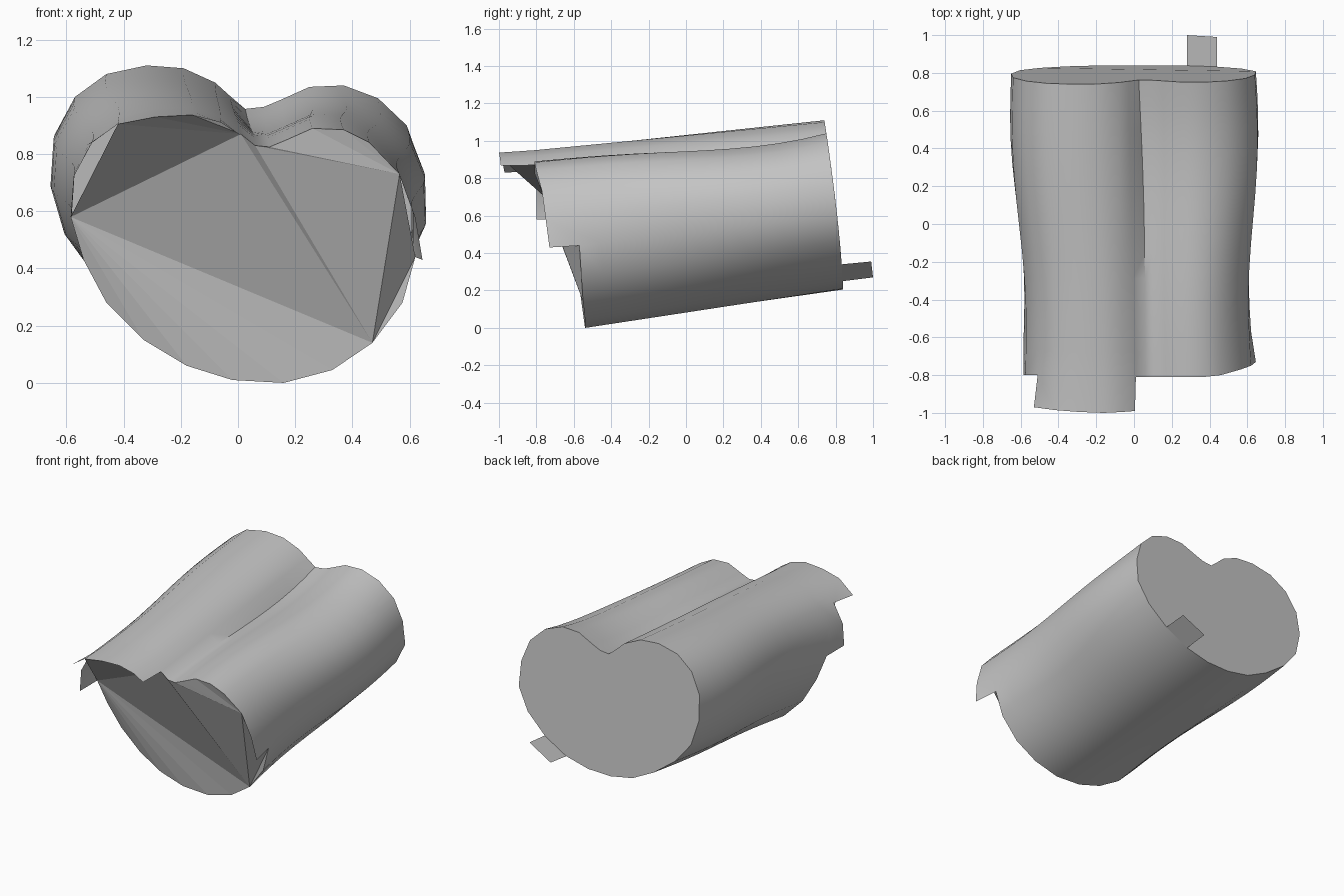
import bpy, bmesh, math

cube = bpy.data.objects.get("Cube")
if cube:
    bpy.data.objects.remove(cube, do_unlink=True)

grey = bpy.data.materials.new("plain_grey")
grey.use_nodes = True
COLOUR = (0.55, 0.55, 0.55, 1)
grey.diffuse_color = COLOUR
grey.node_tree.nodes["Principled BSDF"].inputs["Base Color"].default_value = COLOUR


def make(name, bm):
    me = bpy.data.meshes.new(name)
    bm.to_mesh(me)
    bm.free()
    ob = bpy.data.objects.new(name, me)
    bpy.context.collection.objects.link(ob)
    me.materials.append(grey)
    return ob


# front outline (x, y, z), clockwise from the left notch
FRONT = [(-.585, -.62, .58), (-.575, -.80, .72), (-.51, -.80, .84), (-.42, -.81, .915),
         (-.29, -.81, .945), (-.16, -.81, .95), (-.06, -.81, .92), (.01, -.81, .87),
         (.06, -.81, .83), (.11, -.81, .825), (.17, -.81, .85), (.26, -.81, .89),
         (.37, -.81, .885), (.46, -.80, .84), (.565, -.77, .73), (.62, -.75, .58),
         (.62, -.57, .44), (.575, -.56, .28), (.47, -.55, .14), (.33, -.54, .045),
         (.16, -.54, .0), (-.02, -.54, .01), (-.18, -.54, .06), (-.33, -.54, .15),
         (-.46, -.55, .28), (-.54, -.58, .43)]
# back outline (x, z), matching point for point
BACK = [(-.65, .71), (-.64, .87), (-.57, 1.0), (-.46, 1.08), (-.32, 1.11), (-.19, 1.10),
        (-.08, 1.05), (-.03, 1.005), (.025, .958), (.09, .965), (.15, .99), (.25, 1.035),
        (.37, 1.04), (.49, .995), (.59, .90), (.64, .76), (.645, .60), (.57, .46),
        (.44, .34), (.28, .25), (.12, .21), (-.04, .205), (-.20, .235), (-.35, .31),
        (-.50, .42), (-.605, .55)]
N, STEPS = len(FRONT), 12


def back_y(z):
    # slightly bulged back end
    return .74 + .1 * (1 - max(0, (z - .2) / .91) ** 1.4)


# body: lofted wall with a gentle waist and a dip along the right lobe
bm = bmesh.new()
rings = []
for s in range(STEPS + 1):
    t = s / STEPS
    ring = []
    for i, ((x0, y0, z0), (x1, z1)) in enumerate(zip(FRONT, BACK)):
        x = (x0 + (x1 - x0) * t) * (1 - .03 * math.sin(2 * math.pi * t))
        z = z0 + (z1 - z0) * t
        if 8 <= i <= 14:
            z -= .08 * math.sin(math.pi * t) * t * t * (.5 if i == 14 else 1)
        if i == 8:
            x += .012 * math.sin(math.pi * t)
        ring.append(bm.verts.new((x, y0 + (back_y(z1) - y0) * t, z)))
    rings.append(ring)
for a, b in zip(rings, rings[1:]):
    for i in range(N):
        j = (i + 1) % N
        bm.faces.new((a[i], a[j], b[j], b[i]))
front = rings[0]

# flap continuing the left lobe forward
FLAP = [(-.53, -.97, .83), (-.42, -.985, .905), (-.29, -.995, .93), (-.16, -1.0, .937),
        (-.06, -.995, .91), (.005, -.99, .868)]
ext = [bm.verts.new(p) for p in FLAP]
for k in range(5):
    bm.faces.new((front[k + 2], ext[k], ext[k + 1], front[k + 3]))

# small side flaps at both notches
for i, j, tip in ((0, 1, (-.585, -.80, .58)), (16, 15, (.645, -.73, .43))):
    v = bm.verts.new(tip)
    bm.faces.new((front[i], front[j], v) if i else (front[j], front[i], v))

# tab on the back, a strip of the lower wall carried on
tab = [bm.verts.new((x, 1.0 - .01 * k, z)) for k, (x, z) in enumerate(((.28, .27), (.44, .355)))]
bm.faces.new((rings[-1][19], rings[-1][18], tab[1], tab[0]))

wall = make("heart_tube", bm)
bpy.context.view_layer.objects.active = wall
wall.select_set(True)
bpy.ops.object.shade_smooth_by_angle(angle=math.radians(40))

# front cap: flat fans between the key corners, its upper left reaching the flap's tip
bm = bmesh.new()
v = [bm.verts.new(FLAP[i - 2] if 3 <= i <= 5 else p) for i, p in enumerate(FRONT)]
tris = [(0, 7, 18), (0, 3, 7), (3, 4, 7), (4, 5, 7), (5, 6, 7),
        (7, 8, 18), (8, 14, 18), (18, 14, 16), (18, 16, 17)]
tris += [(0, i, i + 1) for i in range(18, N - 1)]
tris += [(14, i, i + 1) for i in range(8, 13)]
for t in tris:
    bm.faces.new([v[i] for i in t])
bmesh.ops.recalc_face_normals(bm, faces=bm.faces)
if sum(f.normal.y for f in bm.faces) > 0:
    bmesh.ops.reverse_faces(bm, faces=bm.faces)
make("front_cap", bm)

# back cap: one broad face
bm = bmesh.new()
f = bm.faces.new([bm.verts.new((x, back_y(z), z)) for x, z in BACK])
f.normal_update()
if f.normal.y < 0:
    f.normal_flip()
make("back_cap", bm)
